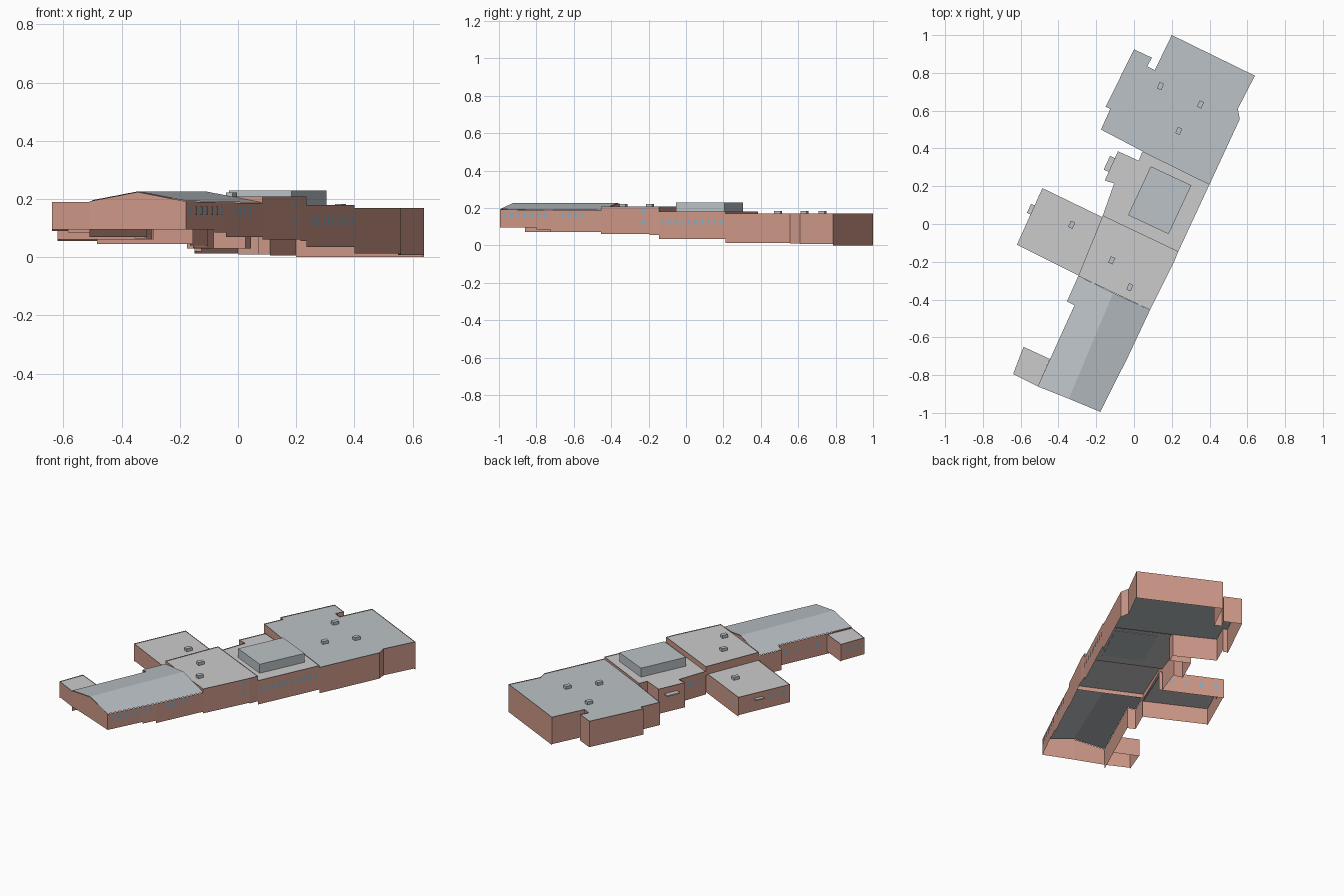
import bpy, bmesh, math
from mathutils import Vector

if "Cube" in bpy.data.objects:
    bpy.data.objects.remove(bpy.data.objects["Cube"])


def mat(name, rgb):
    m = bpy.data.materials.new(name)
    m.diffuse_color = (*rgb, 1)
    m.use_nodes = True
    m.node_tree.nodes["Principled BSDF"].inputs["Base Color"].default_value = m.diffuse_color
    return m


BRICK = mat("brick", (0.62, 0.32, 0.25))
DARK = mat("dark_roof", (0.50, 0.54, 0.57))
LIGHT = mat("light_roof", (0.68, 0.70, 0.71))
GLASS = mat("glass", (0.25, 0.42, 0.55))
TURN = math.radians(-25)


def make(name, faces, material):
    bm = bmesh.new()
    for f in faces:
        bm.faces.new([bm.verts.new(v) for v in f])
    bmesh.ops.remove_doubles(bm, verts=bm.verts[:], dist=1e-5)
    me = bpy.data.meshes.new(name)
    bm.to_mesh(me)
    bm.free()
    ob = bpy.data.objects.new(name, me)
    me.materials.append(material)
    bpy.context.collection.objects.link(ob)


def walls(name, pts, top):
    # clockwise outline; third value is the foot of the wall leaving that point
    faces = []
    for (x, y, b), (u, v, _) in zip(pts, pts[1:] + pts[:1]):
        if b is not None:
            faces.append([(u, v, b), (x, y, b), (x, y, top(x, y)), (u, v, top(u, v))])
    make(name + "_walls", faces, BRICK)


def flat_block(name, pts, h, material):
    walls(name, pts, lambda x, y: h)
    make(name + "_roof", [[(x, y, h - 0.004) for x, y, _ in reversed(pts)]], material)


def box(name, cx, cy, w, d, z0, z1, material, side=None):
    c, s = math.cos(TURN), math.sin(TURN)
    q = [(cx + a * w * c - b * d * s, cy + a * w * s + b * d * c)
         for a, b in ((-.5, -.5), (.5, -.5), (.5, .5), (-.5, .5))]
    sides = [[(*q[i], z0), (*q[(i + 1) % 4], z0), (*q[(i + 1) % 4], z1), (*q[i], z1)]
             for i in range(4)]
    caps = [[(*p, z1) for p in q], [(*p, z0) for p in reversed(q)]]
    make(name, sides + caps, material)


def windows(name, p, q, n, z, w=0.016, h=0.03, start=0.06, end=0.94):
    # row of panes just outside the wall running p -> q (clockwise)
    p, q = Vector(p), Vector(q)
    d = (q - p).normalized()
    out = Vector((-d.y, d.x)) * 0.002
    faces = []
    for i in range(n):
        c = p.lerp(q, start + (end - start) * i / max(n - 1, 1)) + out
        a, b = c - d * w / 2, c + d * w / 2
        faces.append([(*b, z - h / 2), (*a, z - h / 2), (*a, z + h / 2), (*b, z + h / 2)])
    make(name, faces, GLASS)


# north hall
flat_block("north_hall", [
    (.20, 1.0, 0), (.64, .785, .008), (.55, .61, .01), (.56, .555, .012),
    (.40, .21, None), (.045, .385, .03), (-.175, .50, .03), (-.125, .61, .02),
    (-.15, .62, .012), (0, .925, .01), (.095, .88, .01), (.07, .835, .01),
    (.11, .815, .005)], .169, DARK)

# middle block with raised roof box
flat_block("middle_block", [
    (.045, .385, .163), (.40, .21, .035), (.235, -.145, None), (-.165, .045, .04),
    (-.105, .215, .035), (-.155, .23, .03), (-.085, .385, .03), (.025, .335, .03)],
    .18, LIGHT)
box("roof_plant_room", .136, .126, .237, .285, .174, .23, DARK)

# central block
flat_block("central_block", [
    (-.165, .045, .174), (.235, -.145, .055), (.215, -.195, .06),
    (.085, -.455, .182), (-.295, -.275, .155)], .208, LIGHT)

# west wing
flat_block("west_wing", [
    (-.485, .19, .045), (-.155, .03, None), (-.29, -.275, .06), (-.62, -.11, .055)],
    .163, LIGHT)

# south hall with a low gable
RIDGE, AXIS = Vector((-.11, -.365)), Vector((.387, .922))


def gable(x, y):
    d = Vector((x, y)) - RIDGE
    return .224 - .18 * abs(d.x * AXIS.y - d.y * AXIS.x)


hall = [(-.295, -.275, .18), (-.11, -.365, .18), (.085, -.455, .07),
        (-.042, -.725, .085), (-.081, -.80, .095), (-.178, -.995, .095),
        (-.345, -.925, .095), (-.51, -.86, .07), (-.315, -.43, .065),
        (-.355, -.41, .065)]
walls("south_hall", hall, gable)
for side, ids in (("east", (1, 2, 3, 4, 5, 6)), ("west", (6, 7, 8, 9, 0, 1))):
    make("south_hall_roof_" + side,
         [[(hall[i][0], hall[i][1], gable(*hall[i][:2]) + .002) for i in reversed(ids)]],
         DARK)

# south-west annex
flat_block("south_annex", [
    (-.585, -.65, .085), (-.445, -.715, None), (-.51, -.86, .095), (-.64, -.795, .09)],
    .19, LIGHT)

# roof vents
for i, (x, y, z) in enumerate([(.14, .73, .165), (.352, .633, .165), (.237, .493, .165),
                               (-.33, -.004, .159), (-.118, -.192, .204),
                               (-.022, -.335, .204)]):
    box(f"roof_vent_{i}", x, y, .025, .036, z, z + .018, DARK)

# entrance canopies
box("middle_canopy", -.130, .318, .03, .08, .135, .143, LIGHT)
box("west_canopy", -.545, .078, .024, .052, .125, .132, LIGHT)

# window rows
windows("middle_east_windows", (.40, .21), (.235, -.145), 10, .125)
for z in (.125, .182):
    windows(f"central_east_windows_{z}", (.235, -.145), (.18, -.265), 2, z,
            start=.4, end=.68)
windows("hall_east_windows_north", (.085, -.455), (-.042, -.725), 4, .16,
        start=.36, end=.76)
windows("hall_east_windows_south", (-.042, -.725), (-.178, -.995), 7, .16,
        start=.1, end=.9)
windows("middle_west_windows", (-.165, .045), (-.105, .215), 4, .13, start=.2, end=.85)
windows("west_wing_north_windows", (-.485, .19), (-.155, .03), 4, .11, start=.12, end=.8)
windows("west_wing_west_windows", (-.62, -.11), (-.485, .19), 3, .125, start=.12, end=.42)
windows("annex_west_windows", (-.64, -.795), (-.585, -.65), 3, .15, start=.25, end=.75)
windows("hall_west_windows", (-.445, -.715), (-.315, -.43), 4, .14, start=.2, end=.85)
